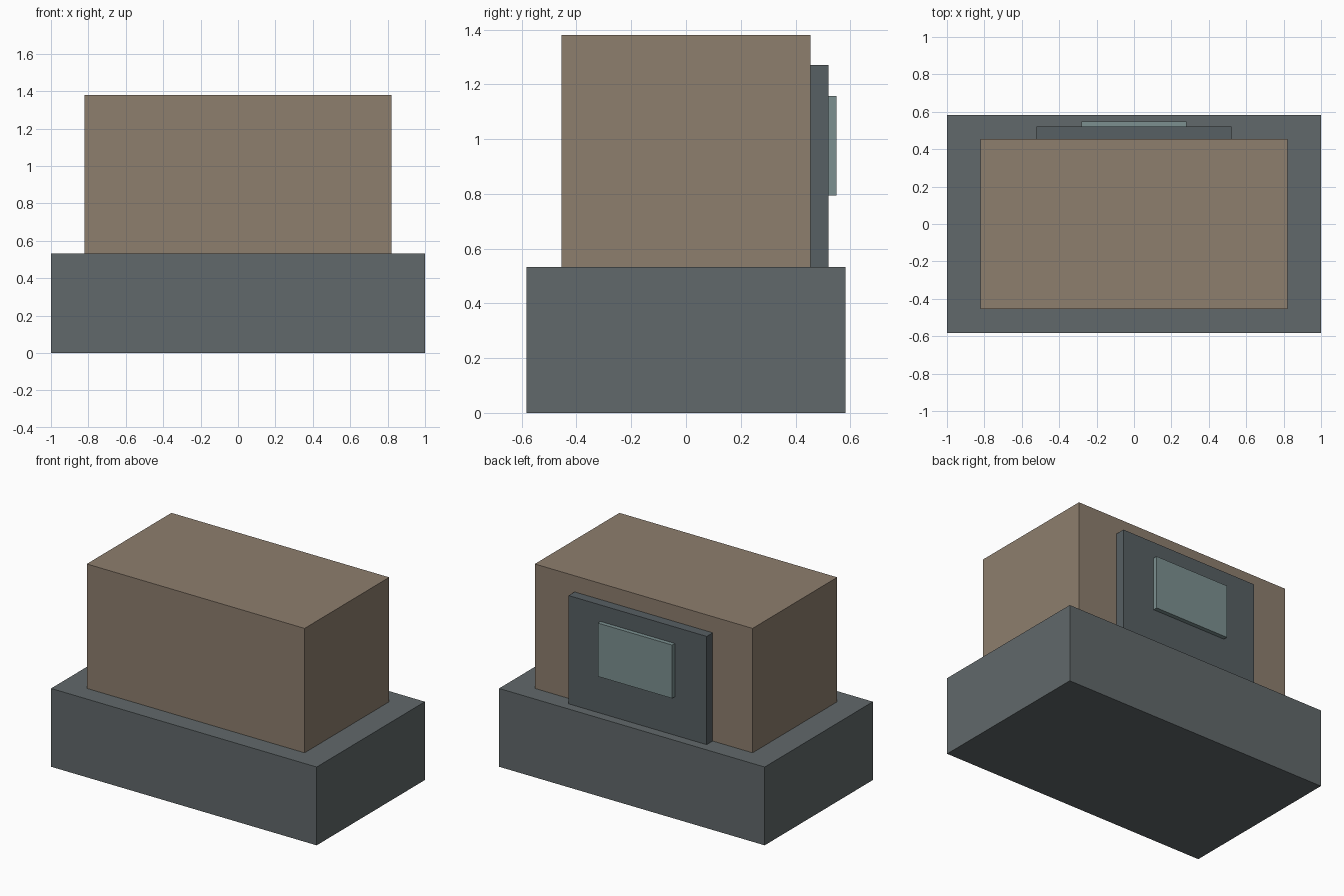
import bpy

if "Cube" in bpy.data.objects:
    bpy.data.objects.remove(bpy.data.objects["Cube"])


def material(name, rgb):
    mat = bpy.data.materials.new(name)
    mat.diffuse_color = (*rgb, 1.0)
    mat.use_nodes = True
    mat.node_tree.nodes["Principled BSDF"].inputs["Base Color"].default_value = mat.diffuse_color
    return mat


def box(name, x, y, z, mat):
    """Box from (min, max) ranges on each axis."""
    ranges = (x, y, z)
    bpy.ops.mesh.primitive_cube_add(size=1, location=[(a + b) / 2 for a, b in ranges])
    obj = bpy.context.object
    obj.name = name
    obj.scale = [b - a for a, b in ranges]
    bpy.ops.object.transform_apply(location=False, rotation=False, scale=True)
    obj.data.materials.append(mat)
    return obj


slate = material("slate", (0.12, 0.14, 0.145))
brown = material("brown", (0.27, 0.21, 0.155))
dark = material("dark_slate", (0.095, 0.115, 0.125))
teal = material("teal", (0.2, 0.28, 0.28))

# Wide plinth and the main block standing on it
box("base", (-1, 1), (-0.582, 0.582), (0, 0.533), slate)
box("main_block", (-0.82, 0.82), (-0.455, 0.455), (0.533, 1.38), brown)

# Panel on the back with a small raised plate
box("back_panel", (-0.52, 0.52), (0.455, 0.52), (0.533, 1.27), dark)
box("back_plate", (-0.28, 0.28), (0.52, 0.549), (0.795, 1.158), teal)
